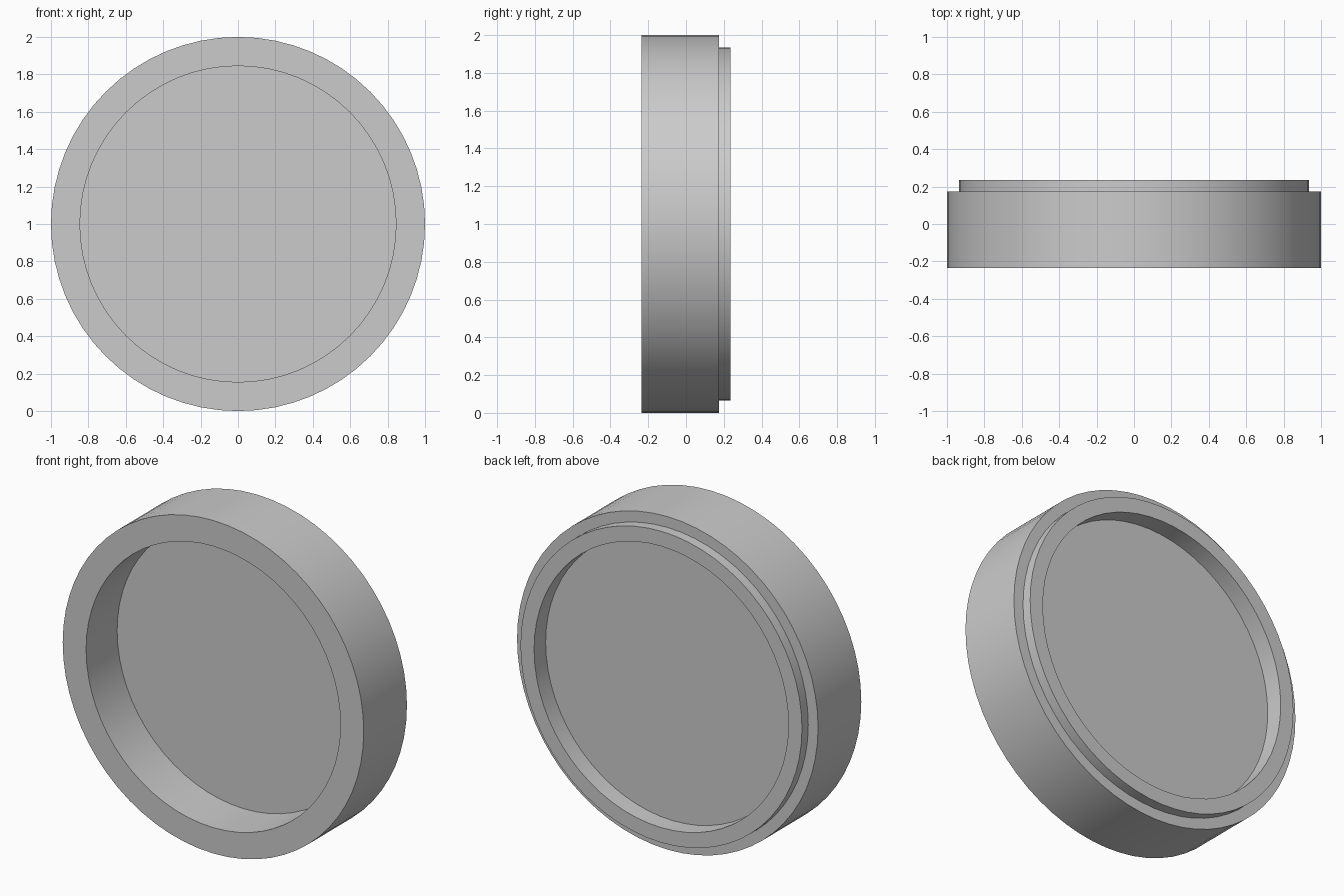
import bpy
import bmesh
import math
from mathutils import Matrix, Vector

SEGMENTS = 64

cube = bpy.data.objects.get("Cube")
if cube:
    bpy.data.objects.remove(cube, do_unlink=True)

grey = bpy.data.materials.new("plain grey")
grey.use_nodes = True
colour = (0.6, 0.6, 0.6, 1)
grey.diffuse_color = colour
grey.node_tree.nodes["Principled BSDF"].inputs["Base Color"].default_value = colour


def lathe(name, profile):
    """Revolve (radius, y) points about the y axis through z = 1."""
    bm = bmesh.new()
    rings = []
    for radius, y in profile:
        ring = []
        for i in range(SEGMENTS):
            a = math.tau * i / SEGMENTS
            ring.append(bm.verts.new((radius * math.sin(a), y, 1 + radius * math.cos(a))))
        rings.append(ring)
    for r1, r2 in zip(rings, rings[1:]):
        for i in range(SEGMENTS):
            j = (i + 1) % SEGMENTS
            bm.faces.new((r1[i], r1[j], r2[j], r2[i]))
    # Flat floors close both recesses
    bm.faces.new(rings[0])
    bm.faces.new(rings[-1])
    bmesh.ops.recalc_face_normals(bm, faces=bm.faces)
    mesh = bpy.data.meshes.new(name)
    bm.to_mesh(mesh)
    bm.free()
    mesh.materials.append(grey)
    obj = bpy.data.objects.new(name, mesh)
    bpy.context.collection.objects.link(obj)
    bpy.context.view_layer.objects.active = obj
    obj.select_set(True)
    bpy.ops.object.shade_smooth_by_angle(angle=math.radians(30))
    obj.select_set(False)
    return obj


# Round cap: deep front recess, thick rim, stepped back lip, shallow back recess
lathe("round_cap", [
    (0.845, 0.06), (0.845, -0.235), (1, -0.235), (1, 0.175),
    (0.935, 0.175), (0.935, 0.235), (0.845, 0.235), (0.845, 0.125),
])
